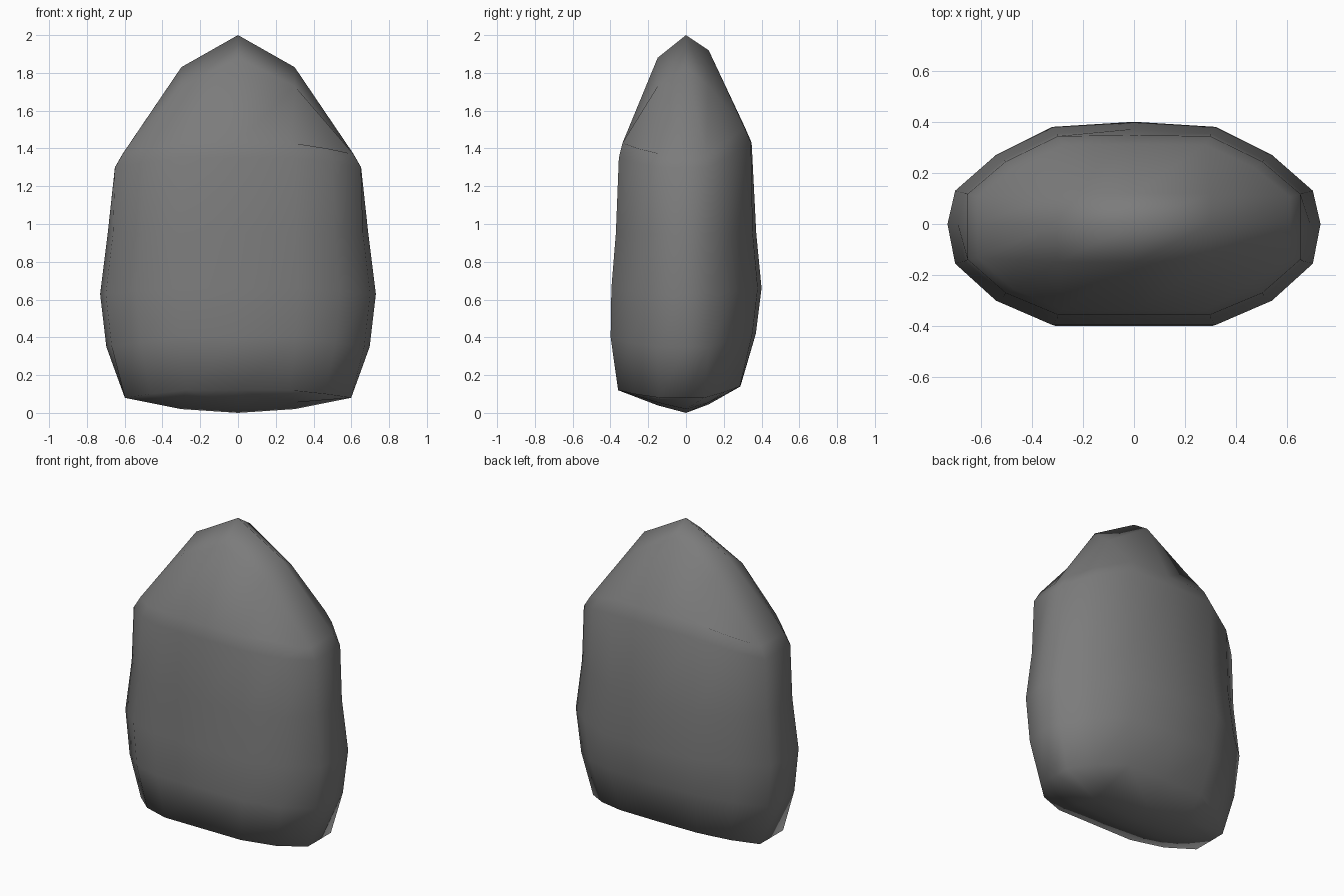
import bpy, bmesh

if "Cube" in bpy.data.objects:
    bpy.data.objects.remove(bpy.data.objects["Cube"])

# Widest cross-section, right half from front centre to back centre
HALF = [(0, -.395), (.32, -.395), (.54, -.30), (.70, -.155), (.73, 0),
        (.70, .13), (.54, .27), (.32, .38), (0, .40)]
RING = HALF + [(-x, y) for x, y in HALF[-2:0:-1]]

# Levels: heights at side, front, back; scale of side, front, back; side flattening
LEVELS = [(.08, .12, .14, .855, .91, .75, .96),
          (.35, .40, .42, .955, 1.01, .925, 1),
          (.63, .66, .66, 1, 1, 1, 1),
          (.95, .95, .95, .945, .94, .93, 1),
          (1.30, 1.35, 1.43, .93, .90, .905, .96),
          (1.37, 1.43, 1.51, .873, .85, .815, .96)]

# Position of each ring point on the border of a 5 x 5 cap grid
BORDER = [(2, 0), (3, 0), (4, 0), (4, 1), (4, 2), (4, 3), (4, 4), (3, 4), (2, 4),
          (1, 4), (0, 4), (0, 3), (0, 2), (0, 1), (0, 0), (1, 0)]

bm = bmesh.new()

# Stone sides, with a tight pair of loops forming the shoulder
rings = []
for zs, zf, zb, sx, sf, sb, flat in LEVELS:
    ring = []
    for k, (x, y) in enumerate(RING):
        i, j = BORDER[k]
        t = 1 if j in (0, 4) else 0
        if i in (0, 4) and j in (0, 4):
            t = .5
        zy, sy = (zf, sf) if y < 0 else (zb, sb)
        px, py, pz = x * sx, y * sy, zs + (zy - zs) * t
        if j == 2:
            px *= flat
        elif (i, j) == (2, 4):
            py *= flat
        ring.append(bm.verts.new((px, py, pz)))
    rings.append(ring)
for a, b in zip(rings, rings[1:]):
    for k in range(16):
        m = (k + 1) % 16
        bm.faces.new((a[k], a[m], b[m], b[k]))


def cap(ring, yf, yb, centre, side, front, back, corner):
    """Close a ring with a 4 x 4 grid of quads."""
    grid = dict(zip(BORDER, ring))
    for i in (1, 2, 3):
        for j in (1, 2, 3):
            x, y = (i - 2) * .30, (-yf, 0, yb)[j - 1]
            if j == 2:
                z = centre if i == 2 else side
            elif i == 2:
                z = front if j == 1 else back
            else:
                z = corner
            grid[i, j] = bm.verts.new((x, y, z))
    for i in range(4):
        for j in range(4):
            bm.faces.new((grid[i, j], grid[i + 1, j], grid[i + 1, j + 1], grid[i, j + 1]))


# Pointed top and shallow underside
cap(rings[-1], .15, .12, 2.0, 1.83, 1.88, 1.92, 1.73)
cap(rings[0], .15, .12, 0.0, .02, .04, .045, .055)

bmesh.ops.recalc_face_normals(bm, faces=bm.faces)
for f in bm.faces:
    f.smooth = True
mesh = bpy.data.meshes.new("stone")
bm.to_mesh(mesh)
bm.free()

# Dark grey rock
rock = bpy.data.materials.new("dark_rock")
rock.diffuse_color = (.2, .2, .2, 1)
rock.use_nodes = True
rock.node_tree.nodes["Principled BSDF"].inputs["Base Color"].default_value = rock.diffuse_color
mesh.materials.append(rock)
bpy.context.collection.objects.link(bpy.data.objects.new("stone", mesh))
